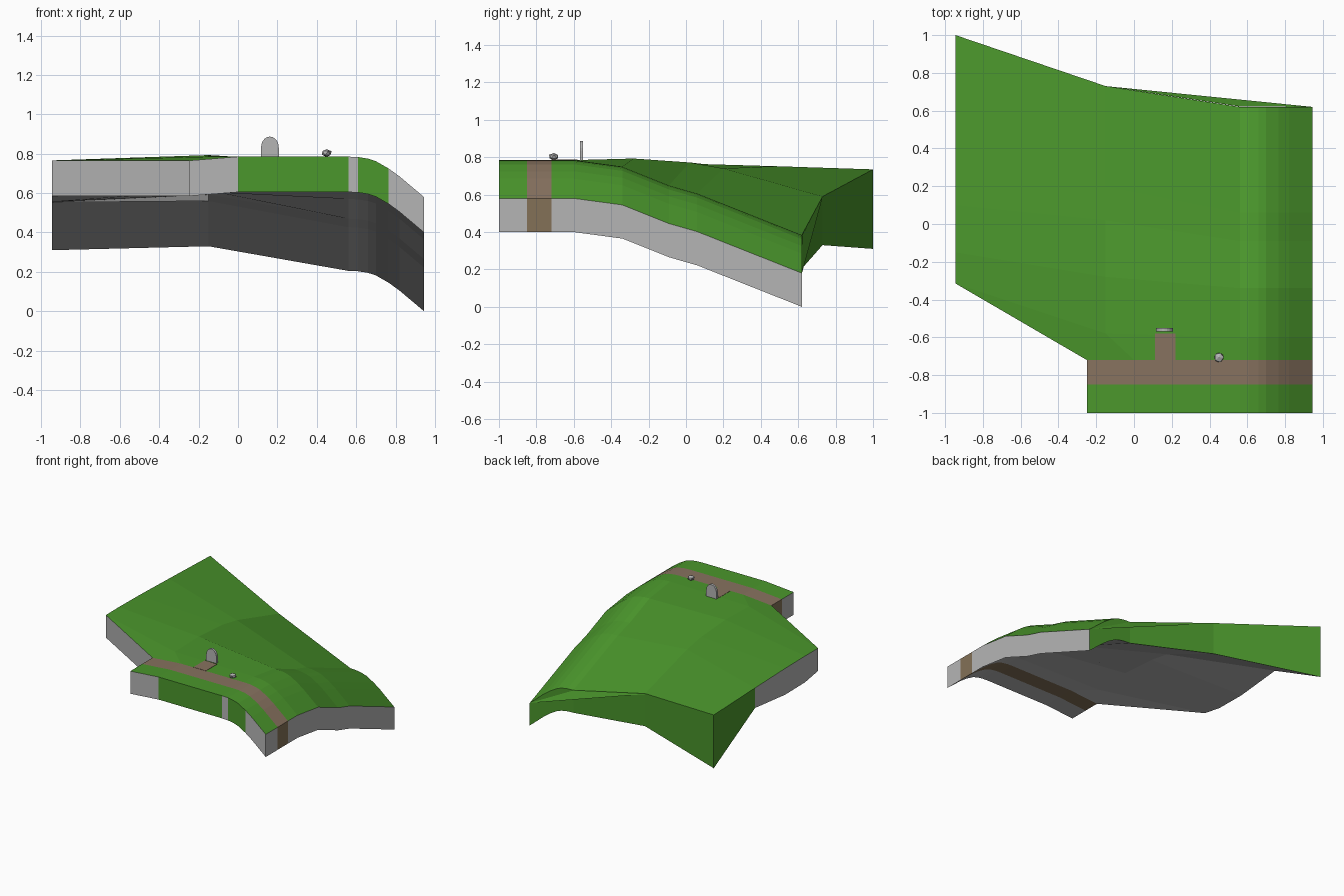
import bpy, bmesh, math, random

if "Cube" in bpy.data.objects:
    bpy.data.objects.remove(bpy.data.objects["Cube"])

random.seed(4)

def mat(name, rgb):
    m = bpy.data.materials.new(name)
    m.diffuse_color = (*rgb, 1)
    m.use_nodes = True
    m.node_tree.nodes["Principled BSDF"].inputs["Base Color"].default_value = m.diffuse_color
    return m

grass = mat("grass green", (0.07, 0.31, 0.025))
stone = mat("stone grey", (0.46, 0.46, 0.46))
path = mat("path brown", (0.245, 0.17, 0.115))
soil = mat("soil brown", (0.23, 0.165, 0.095))
GRASS, STONE, PATH, SOIL = range(4)

def finish(name, bm, mats):
    bmesh.ops.recalc_face_normals(bm, faces=bm.faces)
    me = bpy.data.meshes.new(name)
    bm.to_mesh(me)
    bm.free()
    for m in mats:
        me.materials.append(m)
    ob = bpy.data.objects.new(name, me)
    bpy.context.collection.objects.link(ob)
    return ob

# --- hillside: rows of left, middle and ridge anchors (x, y, z, thickness)
T = 0.18
def front_row(y):
    return [(-0.25, y, .765, T), (0, y, .785, T), (.56, y, .785, T)]
rows = [front_row(-1), front_row(-.85), front_row(-.72),
        [(-.945, -.315, .765, T), (-.15, -.58, .785, T), (.56, -.6, .785, T)],
        [(-.945, -.15, .766, .21), (-.15, -.28, .793, T), (.56, -.34, .75, T)],
        [(-.945, .1, .763, .21), (-.15, .02, .772, T), (.56, -.09, .65, T)],
        [(-.945, .48, .752, .16), (-.15, .2, .74, T), (.56, .06, .607, T)],
        [(-.945, 1, .735, .425), (-.15, .73, .59, .26), (.56, .62, .385, T)]]
# rounded shoulder falling to the right of the ridge: (x, drop)
shoulder = [(.61, .002), (.66, .01), (.70, .023), (.765, .06), (.82, .1), (.945, .205)]

bm = bmesh.new()
top, bot = [], []
for r in rows:
    x, y, z, t = r[-1]
    pts = r + [(sx, y, z - d, t) for sx, d in shoulder]
    top.append([bm.verts.new((px, py, pz)) for px, py, pz, _ in pts])
    bot.append([bm.verts.new((px, py, pz - pt)) for px, py, pz, pt in pts])
NR, NC = len(top), len(top[0])

def face(vs, m):
    bm.faces.new(vs).material_index = m

# grass on top, stone below, with the path band in the second strip
for j in range(NR - 1):
    for i in range(NC - 1):
        for g, m in ((top, PATH if j == 1 else GRASS), (bot, SOIL if j == 1 else STONE)):
            face([g[j][i], g[j][i + 1], g[j + 1][i + 1], g[j + 1][i]], m)
    # side walls
    for i in (0, NC - 1):
        m = SOIL if j == 1 else GRASS if (j == NR - 2 and i == 0) else STONE
        face([top[j][i], top[j + 1][i], bot[j + 1][i], bot[j][i]], m)
# front and back walls
for i in range(NC - 1):
    x = top[0][i].co.x
    front = GRASS if -.01 < x < .58 and i == 1 or .6 < x < .76 else STONE
    for j, m in ((0, front), (NR - 1, GRASS)):
        face([top[j][i], top[j][i + 1], bot[j][i + 1], bot[j][i]], m)
finish("hillside", bm, [grass, stone, path, soil])

# --- thin grass fold closing the back right corner
bm = bmesh.new()
bm.faces.new([bm.verts.new(p) for p in
              ((-.15, .73, .585), (.56, .622, .383), (.945, .62, .18))])
finish("back_fold", bm, [grass])

# --- headstone: arched profile pushed back
bm = bmesh.new()
prof = [(-.045, .783), (.045, .783)]
prof += [(.045 * math.cos(a), .832 + .055 * math.sin(a))
         for a in (math.pi * k / 10 for k in range(11))]
f = bm.faces.new([bm.verts.new((.162 + x, -.568, z)) for x, z in prof])
ext = bmesh.ops.extrude_face_region(bm, geom=[f])
bmesh.ops.translate(bm, vec=(0, .018, 0),
                    verts=[v for v in ext["geom"] if isinstance(v, bmesh.types.BMVert)])
finish("headstone", bm, [stone])

# --- bare earth patch in front of the headstone
bm = bmesh.new()
bmesh.ops.create_cube(bm, size=1)
for v in bm.verts:
    v.co = (.166 + v.co.x * .11, -.65 + v.co.y * .14, .785 + v.co.z * .004)
finish("earth_patch", bm, [path])

# --- small rough rock
bm = bmesh.new()
bmesh.ops.create_icosphere(bm, subdivisions=1, radius=.028)
for v in bm.verts:
    k = random.uniform(.9, 1.1)
    v.co = (.45 + v.co.x * k, -.706 + v.co.y * k, .803 + v.co.z * .75 * k)
finish("rock", bm, [stone])
